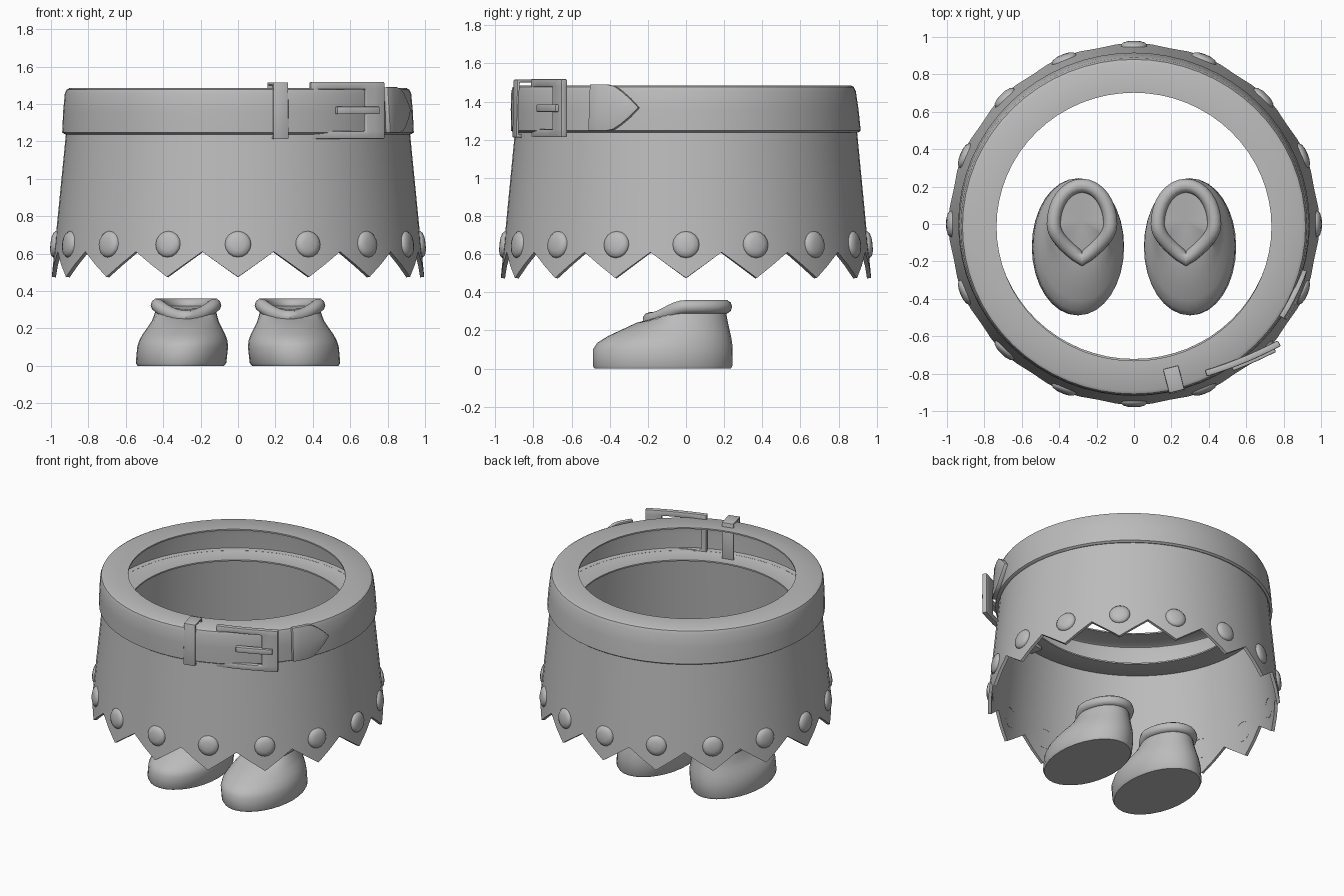
import bpy, bmesh, math
from math import sin, cos, pi, radians

if "Cube" in bpy.data.objects:
    bpy.data.objects.remove(bpy.data.objects["Cube"])

SQ = 0.975  # the round parts are slightly narrower front to back

grey = bpy.data.materials.new("plain grey")
grey.diffuse_color = (0.5, 0.5, 0.5, 1)
grey.use_nodes = True
grey.node_tree.nodes["Principled BSDF"].inputs["Base Color"].default_value = grey.diffuse_color


def apply_mods(ob):
    bpy.ops.object.select_all(action='DESELECT')
    ob.select_set(True)
    bpy.context.view_layer.objects.active = ob
    for m in list(ob.modifiers):
        bpy.ops.object.modifier_apply(modifier=m.name)


def finish(name, bm, thick=0, bevel=0, angle=35):
    bmesh.ops.remove_doubles(bm, verts=bm.verts, dist=1e-5)
    me = bpy.data.meshes.new(name)
    bm.to_mesh(me)
    bm.free()
    ob = bpy.data.objects.new(name, me)
    bpy.context.collection.objects.link(ob)
    me.materials.append(grey)
    if thick:
        m = ob.modifiers.new("thickness", 'SOLIDIFY')
        m.thickness, m.offset = thick, -1
    if bevel:
        m = ob.modifiers.new("bevel", 'BEVEL')
        m.width, m.segments = bevel, 2
    apply_mods(ob)
    bpy.ops.object.shade_smooth_by_angle(angle=radians(angle))
    return ob


def grid(rows, cyclic=False, skip=lambda i, j: False, bm=None):
    """Quads between rows of points; rows run upward, points run to the right."""
    bm = bm or bmesh.new()
    vs = [[bm.verts.new(p) for p in r] for r in rows]
    n = len(rows[0])
    for i in range(len(rows) - 1):
        for j in range(n if cyclic else n - 1):
            if not skip(i, j):
                k = (j + 1) % n
                bm.faces.new((vs[i][j], vs[i][k], vs[i + 1][k], vs[i + 1][j]))
    return bm, vs


def around(a, r, z, dy=0):
    """Point at angle a from the front, turning to the right."""
    return (r * sin(a), -r * SQ * cos(a) + dy, z)


def skirt_r(z):
    return 0.92 + (1.24 - z) * 0.099


# Skirt with a zigzag hem of 16 teeth
N = 64
angles = [2 * pi * k / N for k in range(N)]
hem = [0.475 + 0.135 * (1 - abs(1 - (k % 4) / 2)) for k in range(N)]
rows = [[around(a, skirt_r(z), z) for a, z in zip(angles, hem)]]
rows += [[around(a, skirt_r(z), z) for a in angles] for z in (0.7, 1.25)]
finish("skirt", grid(rows, True)[0], thick=0.022)

# Studs: shallow domes, one above each tooth
bm = bmesh.new()
for k in range(16):
    a = 2 * pi * k / 16
    rows = []
    for rad, out in ((0.07, -0.02), (0.07, 0.008), (0.06, 0.02), (0.035, 0.028), (0.0, 0.03)):
        ring = []
        for q in range(16):
            t = 2 * pi * q / 16
            u, v = rad * cos(t), rad * sin(t)
            x, y, z = around(a, skirt_r(0.65 + v) + out - 0.005, 0.65 + v)
            ring.append((x + u * cos(a), y + u * sin(a), z))
        rows.append(ring)
    grid(rows, True, bm=bm)
finish("studs", bm, angle=50)

# Waist belt: hollow channel, open toward the middle
profile = [(0.74, 1.24), (0.925, 1.237), (0.94, 1.247), (0.935, 1.36), (0.926, 1.455),
           (0.917, 1.476), (0.9, 1.485), (0.735, 1.485)]
rows = [[around(a, r, z, -0.06 * (z - 1.24)) for a in angles] for r, z in profile]
finish("waist_belt", grid(rows, True)[0], thick=0.01)

# Belt loop: closed rectangular band round the strap
a0 = radians(14)
rows = []
for r, z in ((0.81, 1.212), (0.952, 1.212), (0.945, 1.515), (0.81, 1.515), (0.81, 1.212)):
    x, y, z = around(a0, r, z)
    rows.append([(x + s * cos(a0), y + s * sin(a0), z) for s in (-0.042, 0.042)])
finish("belt_loop", grid(rows)[0], thick=0.02, bevel=0.005)

# Buckle frame, bowed along the belt
def bow(x):
    return -0.815 + 0.357 * (x - 0.39) + 0.29 * (x - 0.39) * (x - 0.6)


xs = [0.39, 0.43, 0.5, 0.57, 0.63, 0.685, 0.735, 0.785]
rows = [[(x, bow(x), z) for x in xs] for z in (1.213, 1.255, 1.478, 1.518)]
finish("buckle_frame", grid(rows, skip=lambda i, j: i == 1 and 0 < j < 5)[0],
       thick=0.035, bevel=0.007)

# Buckle prong
rows = [[(x, bow(x) - 0.018, z) for x in (0.53, 0.6, 0.68, 0.76)] for z in (1.345, 1.385)]
finish("buckle_prong", grid(rows)[0], thick=0.035, bevel=0.006)

# Pointed end of the strap
cols = [(57.5, 1), (61, 1), (64, 1), (66.5, 0.93), (69, 0.72), (72, 0.4), (75, 0)]
rows = [[around(radians(d), 0.96 - 0.06 * s * h, 1.368 + s * h * 0.122, -0.008)
         for d, h in cols] for s in (-1, 0, 1)]
rows = [[(x * (1.0 if z < 1.37 else 0.995), y, z) for x, y, z in r] for r in rows]
rows = [[around(radians(d), 0.958 - 0.008 * s * h, 1.368 + s * h * 0.122, -0.008)
         for d, h in cols] for s in (-1, 0, 1)]
finish("strap_end", grid(rows)[0], thick=0.03, bevel=0.005)


# Shoes: lofted body with a rolled, pointed collar
def collar_point(cx, t):
    """Teardrop line, t = 0 at the heel and pi at the pointed front."""
    f = max(0, -cos(t))
    y = 0.205 * cos(t) if cos(t) > 0 else -0.19 * (2 / pi) * (abs(t - pi) * -1 + pi / 2)
    return (cx - 0.152 * sin(t), y, 0.324 - 0.065 * f ** 2)


levels = [(0.0, 0.232, -0.48, 0.235), (0.015, 0.242, -0.488, 0.243), (0.1, 0.243, -0.488, 0.245),
          (0.135, 0.236, -0.465, 0.242), (0.17, 0.22, -0.41, 0.236), (0.205, 0.198, -0.335, 0.228),
          (0.24, 0.178, -0.26, 0.22)]
ts = [2 * pi * k / 32 for k in range(32)]
for side, sx in (("left", -1), ("right", 1)):
    rows = []
    for z, w, y0, y1 in levels:
        cx = sx * (0.306 - 0.1 * z)
        rows.append([(cx - w * sin(t), (y0 + y1) / 2 + (y1 - y0) / 2 * cos(t), z) for t in ts])
    top = [collar_point(sx * 0.278, t) for t in ts]
    rows.append(top)
    bm, vs = grid(rows, True)
    bm.faces.new(vs[0][::-1])
    # Sunken insole closing the opening
    mid = bm.verts.new((sx * 0.278, 0.02, 0.3))
    for j in range(32):
        bm.faces.new((vs[-1][j], vs[-1][(j + 1) % 32], mid))
    bmesh.ops.recalc_face_normals(bm, faces=bm.faces)
    finish("shoe_" + side, bm, angle=50)

    cu = bpy.data.curves.new("collar_" + side, 'CURVE')
    cu.dimensions = '3D'
    cu.bevel_depth, cu.bevel_resolution = 0.037, 3
    sp = cu.splines.new('POLY')
    sp.points.add(31)
    for p, co in zip(sp.points, top):
        p.co = (*co, 1)
    sp.use_cyclic_u = True
    ob = bpy.data.objects.new("collar_" + side, cu)
    bpy.context.collection.objects.link(ob)
    cu.materials.append(grey)
    apply_mods(ob)
    bpy.ops.object.convert(target='MESH')
    bpy.ops.object.shade_smooth_by_angle(angle=radians(50))
